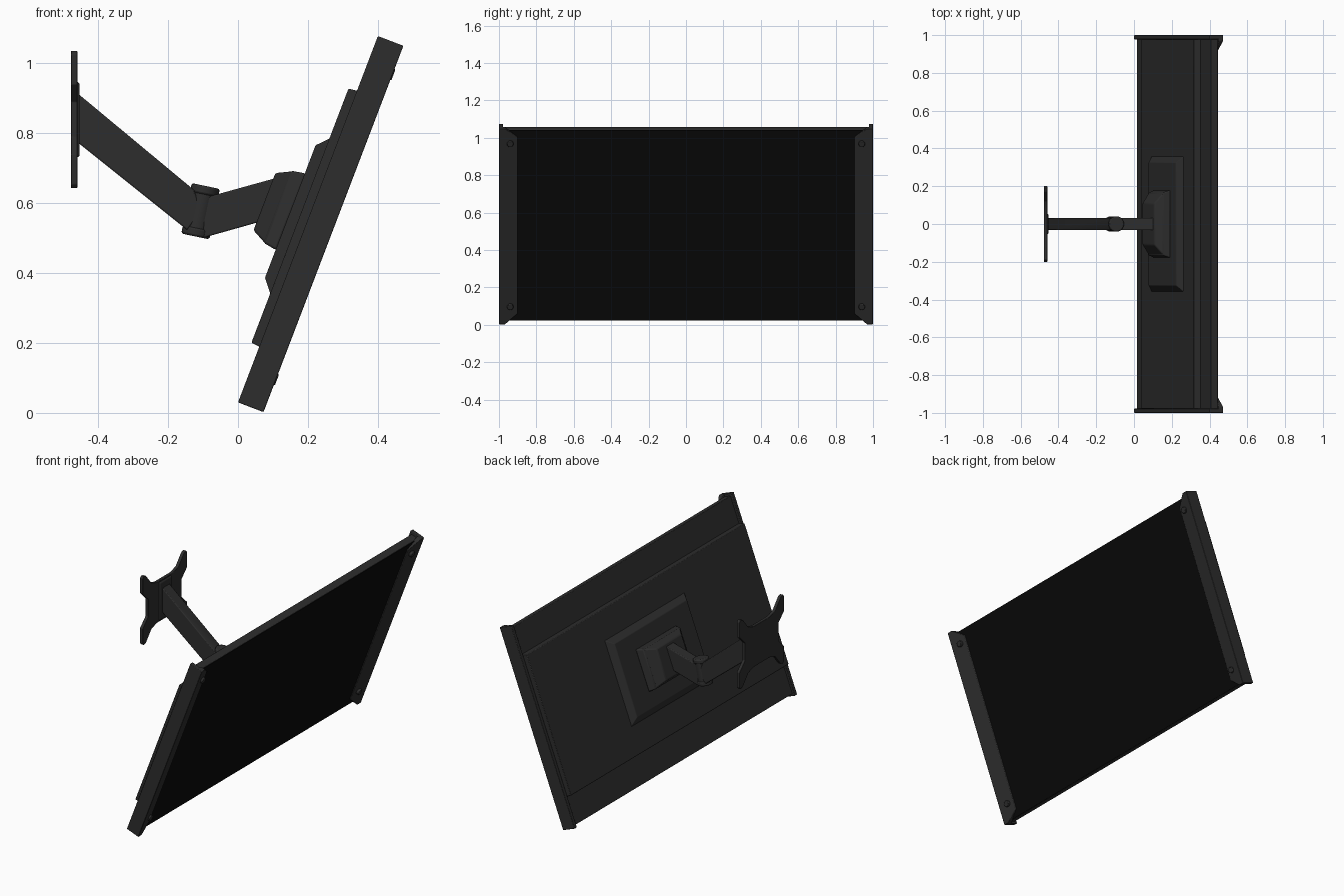
import bpy, bmesh, math
from mathutils import Matrix, Vector

if "Cube" in bpy.data.objects:
    bpy.data.objects.remove(bpy.data.objects["Cube"])


def material(name, v):
    m = bpy.data.materials.new(name)
    m.diffuse_color = (v, v, v, 1)
    m.use_nodes = True
    m.node_tree.nodes["Principled BSDF"].inputs["Base Color"].default_value = m.diffuse_color
    return m


CASE = material("charcoal casing", 0.026)
BLACK = material("black screen", 0.003)

# Panel frame: local x = outward normal, y = width, z = up the tilted panel
TILT = Matrix.Translation((0, 0, 0.03)) @ Matrix.Rotation(math.radians(20.9), 4, 'Y')
WORLD = Matrix.Identity(4)


def finish(bm, name, mat, matrix, bevel):
    bmesh.ops.recalc_face_normals(bm, faces=bm.faces)
    bm.transform(matrix)
    me = bpy.data.meshes.new(name)
    bm.to_mesh(me)
    bm.free()
    me.materials.append(mat)
    ob = bpy.data.objects.new(name, me)
    bpy.context.collection.objects.link(ob)
    if bevel:
        b = ob.modifiers.new("soft_edges", 'BEVEL')
        b.width = bevel
        b.segments = 2
        b.limit_method = 'ANGLE'
    bpy.context.view_layer.objects.active = ob
    ob.select_set(True)
    bpy.ops.object.shade_smooth_by_angle(angle=math.radians(35))
    ob.select_set(False)
    return ob


def loft(name, a, b, mat=CASE, matrix=WORLD, bevel=0.003):
    """Solid between two matching loops of points."""
    bm = bmesh.new()
    va = [bm.verts.new(p) for p in a]
    vb = [bm.verts.new(p) for p in b]
    bm.faces.new(va)
    bm.faces.new(vb)
    for i in range(len(va)):
        j = (i + 1) % len(va)
        bm.faces.new((va[i], va[j], vb[j], vb[i]))
    return finish(bm, name, mat, matrix, bevel)


def rect(w, y, u0, u1):
    return [(w, -y, u0), (w, y, u0), (w, y, u1), (w, -y, u1)]


def rod(name, p, q, r, bevel=0.003):
    p, q = Vector(p), Vector(q)
    d = q - p
    bm = bmesh.new()
    bmesh.ops.create_cone(bm, cap_ends=True, segments=32, radius1=r, radius2=r, depth=d.length)
    m = Matrix.Translation((p + q) / 2) @ d.to_track_quat('Z', 'Y').to_matrix().to_4x4()
    return finish(bm, name, CASE, m, bevel)


# Display body, with black glass over its whole front
loft("display_body", rect(0.012, 0.985, 0.012, 1.105), rect(0.054, 0.985, 0.012, 1.105), matrix=TILT)
loft("screen", rect(0.053, 0.95, 0.014, 1.103), rect(0.056, 0.95, 0.014, 1.103), BLACK, TILT, 0)

# Stepped back: wide cover, bevelled pad, mounting block
loft("back_cover", rect(0.02, 0.978, 0.168, 0.955), rect(-0.025, 0.978, 0.173, 0.95), matrix=TILT)
loft("back_pad", rect(-0.022, 0.36, 0.32, 0.80), rect(-0.055, 0.325, 0.36, 0.765), matrix=TILT)
loft("mount_block", rect(-0.053, 0.18, 0.445, 0.68), rect(-0.095, 0.165, 0.452, 0.672),
     matrix=TILT, bevel=0.006)
loft("mount_block_top", rect(-0.09, 0.165, 0.452, 0.672), rect(-0.134, 0.11, 0.475, 0.65),
     matrix=TILT, bevel=0.006)

# End caps: thin side plate, sloped front lip, two screw heads
for s, side in ((1, "right"), (-1, "left")):
    plate = [(0, s * 0.978, 0), (0, s, 0), (0, s, 1.12), (0, s * 0.978, 1.12)]
    loft("end_plate_" + side, plate, [(0.06, y, u) for _, y, u in plate], matrix=TILT)
    lip = [(1, 0), (0.968, 0), (0.9, 0.055), (0.9, 1.065), (0.968, 1.12), (1, 1.12)]
    loft("front_lip_" + side, [(0.05, s * y, u) for y, u in lip],
         [(0.06 if y < 0.95 else 0.078, s * y, u) for y, u in lip], matrix=TILT)
    for n, u in (("bottom", 0.1), ("top", 1.032)):
        rod("screw_%s_%s" % (n, side), TILT @ Vector((0.06, s * 0.94, u)),
            TILT @ Vector((0.081, s * 0.94, u)), 0.017)

# Wall plate: X-shaped outline mirrored from one quadrant
quad = [(0.2, 0.10), (0.2, 0.185), (0.19, 0.196), (0.17, 0.19), (0.12, 0.13), (0.07, 0.115)]
quad = [(0.15, 0.05)] + quad
outline = []
for sy, sz, order in ((1, 1, 1), (-1, 1, -1), (-1, -1, 1), (1, -1, -1)):
    outline += [(sy * y, 0.838 + sz * z) for y, z in quad[::order]]
loft("wall_plate", [(-0.477, y, z) for y, z in outline],
     [(-0.459, y, z) for y, z in outline], bevel=0.002)
loft("wall_plate_hub", rect(-0.465, 0.06, 0.724, 0.952), rect(-0.452, 0.05, 0.735, 0.94))

# Two arms drawn as side profiles
def arm(name, pts, y):
    loft(name, [(x, -y, z) for x, z in pts], [(x, y, z) for x, z in pts], bevel=0.004)

arm("wall_arm", [(-0.456, 0.911), (-0.125, 0.636), (-0.105, 0.575), (-0.145, 0.522), (-0.456, 0.771)], 0.033)
arm("panel_arm", [(-0.1, 0.613), (0.12, 0.674), (0.12, 0.562), (-0.1, 0.5)], 0.033)

# Tilted pivot with wider end caps
low, high = Vector((-0.122, 0, 0.504)), Vector((-0.092, 0, 0.648))
rod("pivot_barrel", low, high, 0.037)
rod("pivot_cap_bottom", low, low.lerp(high, 0.17), 0.041, 0.006)
rod("pivot_cap_top", low.lerp(high, 0.83), high, 0.041, 0.006)
